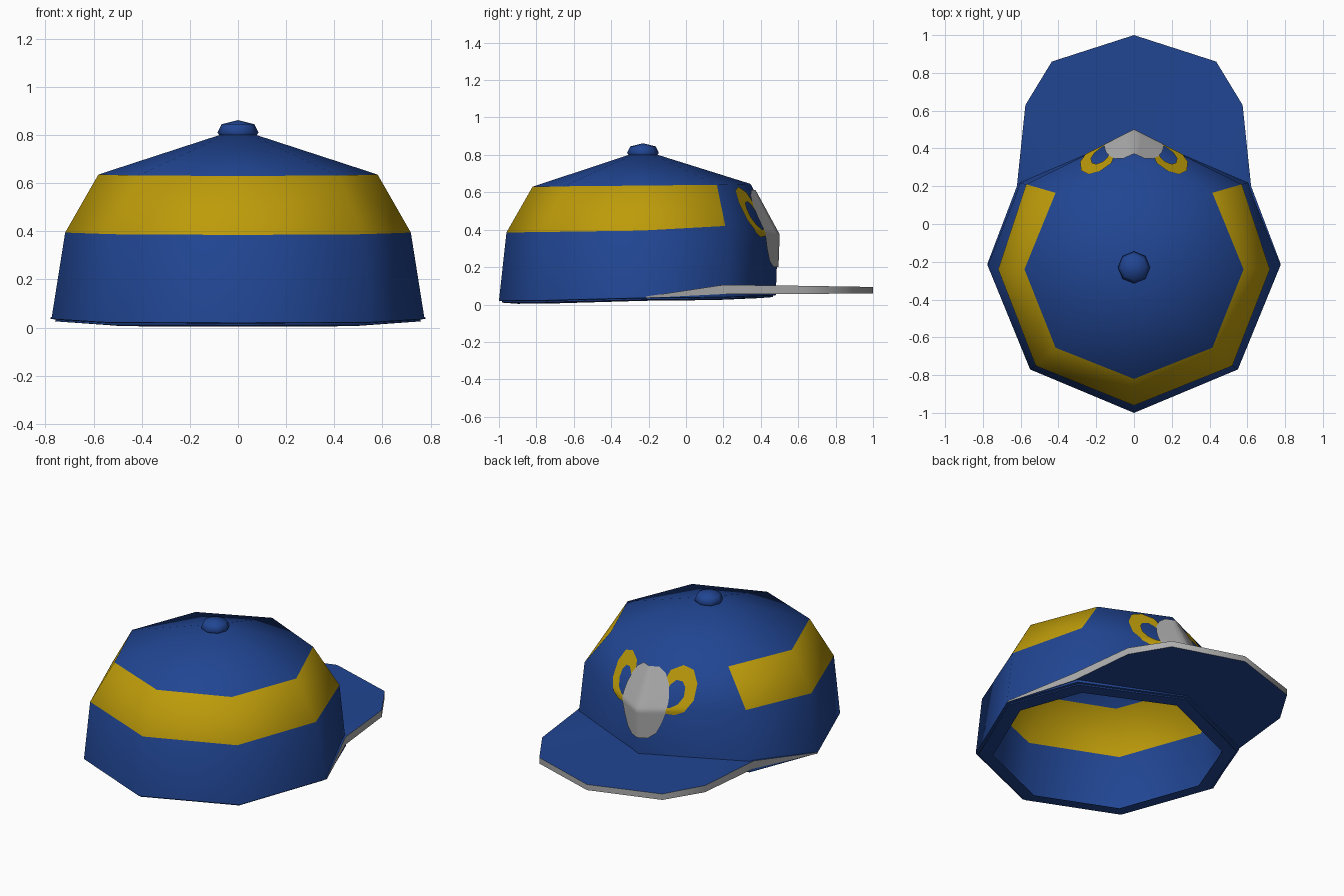
import bpy, bmesh, math
from mathutils import Vector
from mathutils.bvhtree import BVHTree

cube = bpy.data.objects.get("Cube")
if cube:
    bpy.data.objects.remove(cube, do_unlink=True)


def material(name, rgb):
    m = bpy.data.materials.new(name)
    m.use_nodes = True
    m.diffuse_color = (*rgb, 1)
    m.node_tree.nodes["Principled BSDF"].inputs["Base Color"].default_value = (*rgb, 1)
    return m


BLUE = material("royal blue", (0.015, 0.06, 0.29))
YELLOW = material("mustard yellow", (0.51, 0.33, 0.003))
WHITE = material("soft white", (0.42, 0.42, 0.42))


def finish(name, bm, mats, angle):
    mesh = bpy.data.meshes.new(name)
    bm.to_mesh(mesh)
    bm.free()
    ob = bpy.data.objects.new(name, mesh)
    bpy.context.collection.objects.link(ob)
    for m in mats:
        mesh.materials.append(m)
    bpy.ops.object.select_all(action="DESELECT")
    bpy.context.view_layer.objects.active = ob
    ob.select_set(True)
    bpy.ops.object.shade_smooth_by_angle(angle=math.radians(angle))


def full_loop(half):
    # Half outline from back centre to front centre, closed by its mirror image
    return [Vector(p) for p in half] + [Vector((-x, y, z)) for x, y, z in half[-2:0:-1]]


def bridge(bm, a, b):
    n = len(a)
    return [bm.faces.new((a[i], a[(i + 1) % n], b[(i + 1) % n], b[i])) for i in range(n)]


CENTRE = Vector((0, -0.23, 0))

# Crown: three octagonal rings and a peak, a close lining and an inward lip
rings = [full_loop(r) for r in (
    [(0, -1, .02), (.55, -.77, .022), (.775, -.22, .036), (.61, .22, .04), (0, .48, .05)],
    [(0, -.96, .385), (.52, -.75, .388), (.718, -.24, .395), (.57, .21, .42), (0, .492, .375)],
    [(0, -.82, .63), (.415, -.655, .632), (.58, -.24, .636), (.415, .165, .64), (0, .345, .645)],
)]


def scaled_ring(bm, ring, scale, drop):
    return [bm.verts.new(CENTRE + Vector((p.x * scale, (p.y - CENTRE.y) * scale, p.z - drop)))
            for p in ring]


def shell(bm, scale, drop):
    loops = [scaled_ring(bm, ring, scale, drop) for ring in rings]
    bridge(bm, loops[0], loops[1])
    for f in bridge(bm, loops[1], loops[2]):
        # The stripe leaves the two brim-side panels blue
        if f.calc_center_median().y < 0.2:
            f.material_index = 1
    peak = bm.verts.new(CENTRE + Vector((0, 0, 0.825 - drop)))
    top = loops[2]
    for i in range(len(top)):
        bm.faces.new((top[i], top[(i + 1) % len(top)], peak))
    return loops[0]


bm = bmesh.new()
outer = shell(bm, 1, 0)
bmesh.ops.triangulate(bm, faces=bm.faces[:])
surface = BVHTree.FromBMesh(bm)
lining = shell(bm, 0.98, 0.01)
lip = scaled_ring(bm, rings[0], 0.87, 0.016)
bridge(bm, outer, lip)
bridge(bm, lip, lining)
bmesh.ops.recalc_face_normals(bm, faces=bm.faces)
finish("cap_crown", bm, [BLUE, YELLOW], 60)

# Top button: low octagonal dome
bm = bmesh.new()
levels = []
for r, z in ((.07, .79), (.085, .81), (.068, .845)):
    levels.append([bm.verts.new(CENTRE + Vector((r * math.sin(i * math.pi / 4),
                   r * math.cos(i * math.pi / 4), z))) for i in range(8)])
bridge(bm, levels[0], levels[1])
bridge(bm, levels[1], levels[2])
tip = bm.verts.new(CENTRE + Vector((0, 0, 0.862)))
for i in range(8):
    bm.faces.new((levels[2][i], levels[2][(i + 1) % 8], tip))
bm.faces.new(levels[0])
bmesh.ops.recalc_face_normals(bm, faces=bm.faces)
finish("top_button", bm, [BLUE], 60)

# Brim: blue sheet with a pale rim, tapering to the crown's sides
rim = [(.778, -.215), (.62, .2), (.575, .63), (.435, .86), (0, 1)]
root = [(.74, -.21), (.54, .19), (.38, .27), (.2, .34), (0, .42)]
tops = [.043, .105, .1, .096, .094]
bottoms = [.035, .056, .057, .058, .058]


def mirrored(points, heights):
    half = [(x, y, z) for (x, y), z in zip(points, heights)]
    return half + [(-x, y, z) for x, y, z in half[-2::-1]]


bm = bmesh.new()
chains = [[bm.verts.new(p) for p in mirrored(pts, zs)]
          for pts, zs in ((root, tops), (rim, tops), (rim, bottoms), (root, bottoms))]
for k in range(4):
    a, b = chains[k], chains[(k + 1) % 4]
    for i in range(len(a) - 1):
        f = bm.faces.new((a[i], a[i + 1], b[i + 1], b[i]))
        f.material_index = 1 if k == 1 else 0
for end in (0, -1):
    bm.faces.new([c[end] for c in chains])
bmesh.ops.recalc_face_normals(bm, faces=bm.faces)
finish("brim", bm, [BLUE, WHITE], 60)


def drape(name, quads, mat, lift):
    # Lay flat (x, z) panels and their mirror images onto the crown
    bm = bmesh.new()
    for side in (1, -1):
        for q in quads:
            bm.faces.new([bm.verts.new((side * x, 0, z)) for x, z in q[::side]])
    bmesh.ops.remove_doubles(bm, verts=bm.verts[:], dist=1e-4)
    bmesh.ops.subdivide_edges(bm, edges=bm.edges[:], cuts=3, use_grid_fill=True)
    for v in bm.verts:
        hit = surface.ray_cast(Vector((v.co.x, 2, v.co.z)), Vector((0, -1, 0)))[0]
        if hit:
            v.co.y = hit.y + lift
    bmesh.ops.recalc_face_normals(bm, faces=bm.faces)
    if sum(f.normal.y for f in bm.faces) < 0:
        bmesh.ops.reverse_faces(bm, faces=bm.faces[:])
    finish(name, bm, [mat], 90)


# Emblem: pale oval with a yellow loop on each side
oval = [(.055, .2), (.1, .235), (.13, .3), (.15, .36), (.157, .42),
        (.15, .47), (.13, .53), (.1, .58), (.055, .612)]
drape("emblem_oval", [((0, a[1]), a, b, (0, b[1])) for a, b in zip(oval, oval[1:])], WHITE, 0.009)

outline = [(.1, .53), (.12, .6), (.18, .63), (.24, .61), (.28, .54),
           (.285, .45), (.25, .385), (.2, .36), (.11, .37)]
hole = [(.13, .49), (.14, .525), (.165, .55), (.2, .545), (.222, .515),
        (.228, .465), (.208, .425), (.17, .4), (.13, .405)]
n = len(outline)
drape("emblem_loops", [(outline[i], outline[(i + 1) % n], hole[(i + 1) % n], hole[i])
                       for i in range(n)], YELLOW, 0.006)
